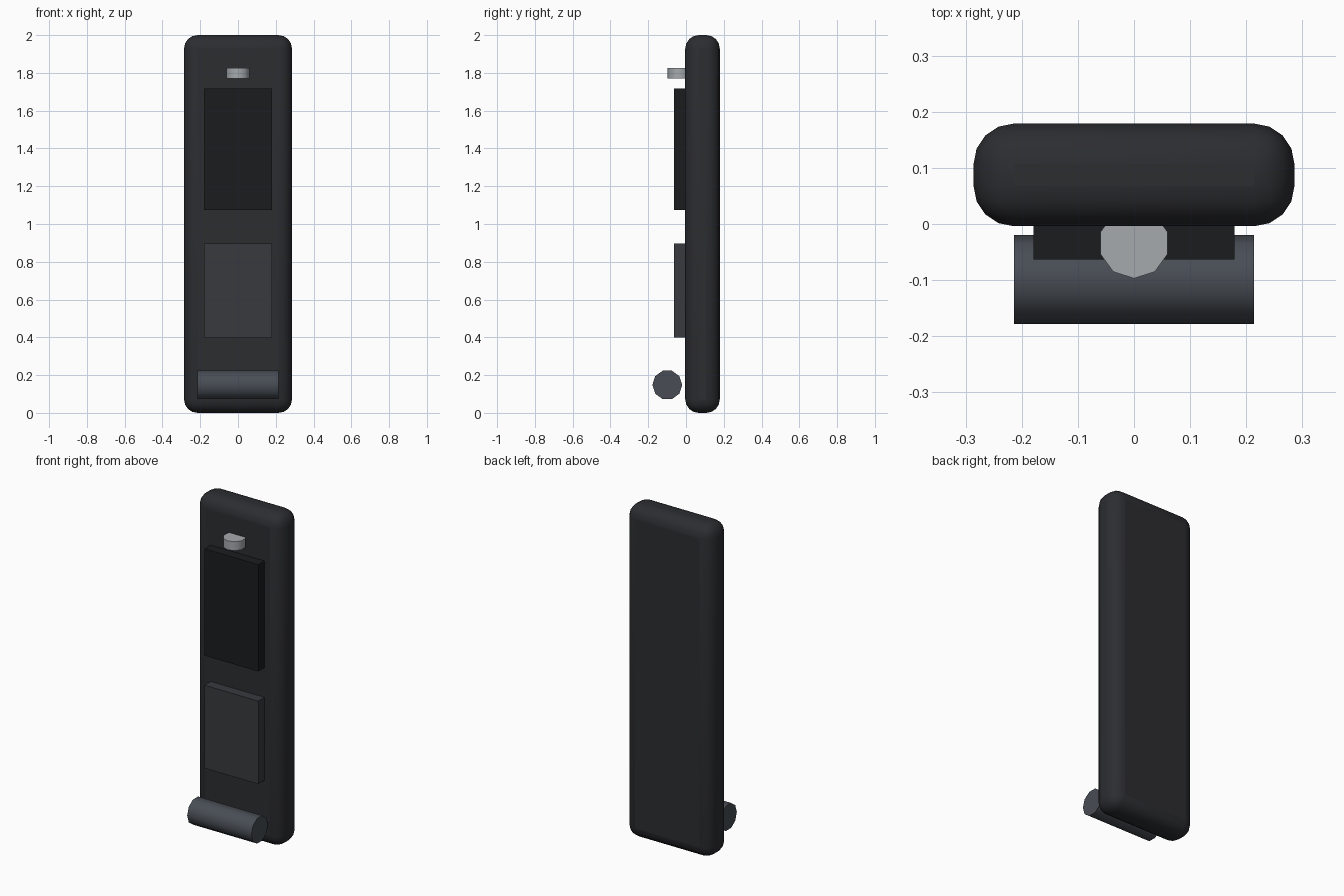
import bpy
from math import pi, radians

if "Cube" in bpy.data.objects:
    bpy.data.objects.remove(bpy.data.objects["Cube"])


def finish(name, color, smooth=True):
    ob = bpy.context.object
    ob.name = name
    bpy.ops.object.transform_apply(location=False, rotation=True, scale=True)
    mat = bpy.data.materials.new(name + "_material")
    mat.diffuse_color = (*color, 1)
    mat.use_nodes = True
    mat.node_tree.nodes["Principled BSDF"].inputs["Base Color"].default_value = mat.diffuse_color
    ob.data.materials.append(mat)
    if smooth:
        bpy.ops.object.shade_smooth_by_angle(angle=radians(40))
    return ob


def box(name, lo, hi, color):
    bpy.ops.mesh.primitive_cube_add(size=1, location=[(a + b) / 2 for a, b in zip(lo, hi)])
    bpy.context.object.scale = [b - a for a, b in zip(lo, hi)]
    return finish(name, color, smooth=False)


def cylinder(name, center, radius, length, rotation, color):
    bpy.ops.mesh.primitive_cylinder_add(vertices=10, radius=radius, depth=length,
                                        location=center, rotation=rotation)
    return finish(name, color)


# Rounded main slab
body = box("body", (-0.286, -0.004, 0), (0.286, 0.179, 2.0), (0.025, 0.026, 0.03))
bevel = body.modifiers.new("rounding", 'BEVEL')
bevel.width = 0.072
bevel.segments = 4
bpy.ops.object.shade_smooth_by_angle(angle=radians(40))

# Raised panels on the front
box("upper_panel", (-0.179, -0.063, 1.075), (0.179, 0.01, 1.717), (0.011, 0.012, 0.013))
box("lower_panel", (-0.179, -0.063, 0.398), (0.179, 0.01, 0.897), (0.038, 0.042, 0.047))

# Small round knob partly sunk in the body
cylinder("knob", (0, -0.034, 1.798), 0.063, 0.054, (0, 0, 0), (0.38, 0.4, 0.42))

# Horizontal roller at the bottom, flat facets up and down
cylinder("roller", (0, -0.099, 0.148), 0.079, 0.427, (0, pi / 2, 0), (0.065, 0.075, 0.09))
